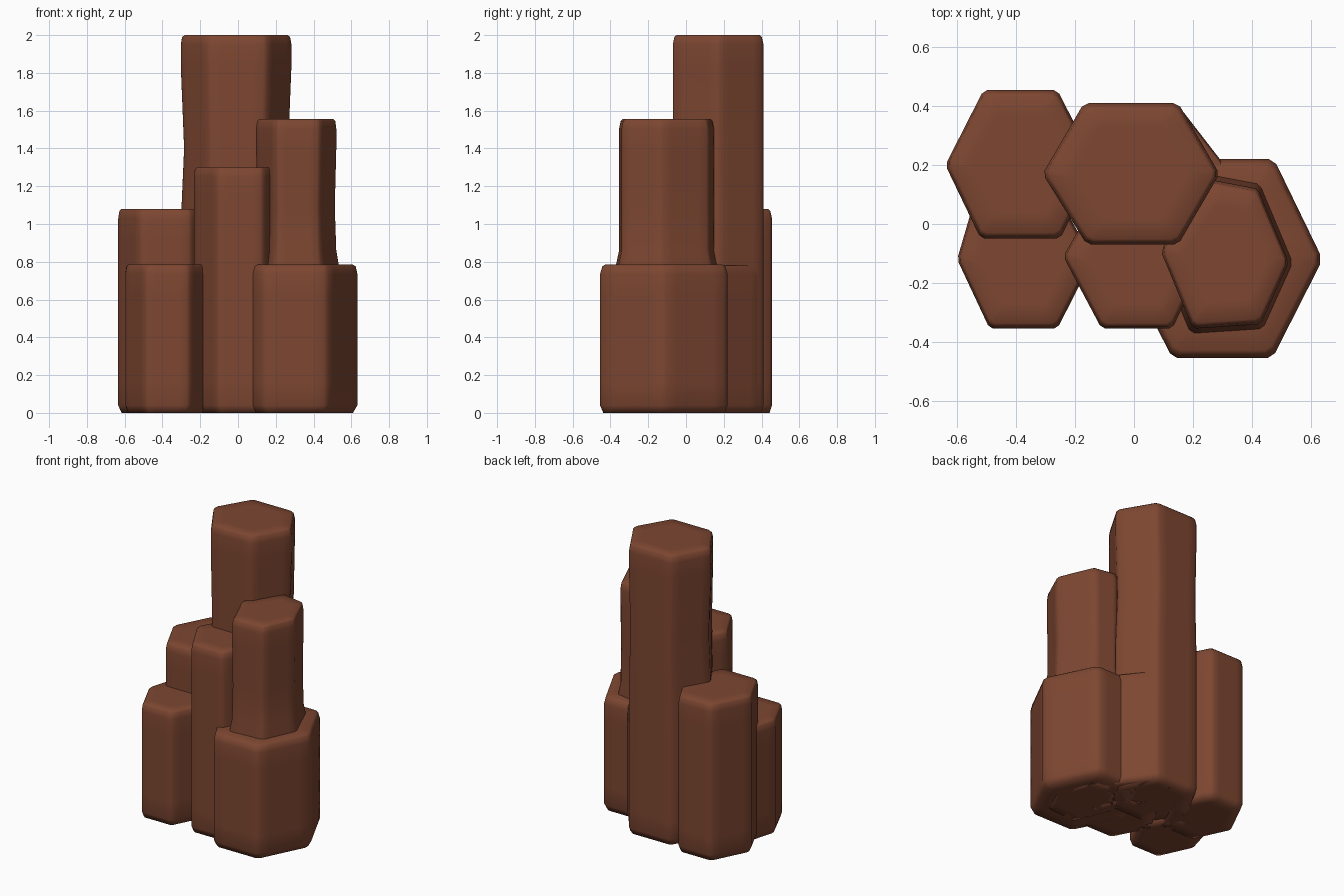
import bpy
import bmesh
from mathutils import Vector

cube = bpy.data.objects.get("Cube")
if cube:
    bpy.data.objects.remove(cube, do_unlink=True)

# Single reddish brown rock colour
rock = bpy.data.materials.new("brown_rock")
rock.use_nodes = True
rock.diffuse_color = (0.205, 0.062, 0.031, 1)
rock.node_tree.nodes["Principled BSDF"].inputs["Base Color"].default_value = rock.diffuse_color


def soft_outline(corners):
    """Hexagon outline with support points beside each slightly blunted corner."""
    pts = [Vector(c) for c in corners]
    out = []
    for i, p in enumerate(pts):
        a, b = pts[i - 1], pts[(i + 1) % len(pts)]
        out += [p.lerp(a, 0.22), p.lerp(a, 0.05), p.lerp(b, 0.05), p.lerp(b, 0.22)]
    return out


def column(name, corners, top, waist=1.0, flare=None):
    """Hexagonal rock column with softened rims; flare = (height, scale)."""
    outline = soft_outline(corners)
    centre = sum(outline, Vector((0, 0))) / len(outline)
    # Each ring: height, x scale, y scale
    rings = [(0, 0.65, 0.65), (0, 0.93, 0.95), (0.04, 1, 1), (0.16, 1, 1)]
    if flare:
        h, s = flare
        rings += [(h - 0.08, s, s), (h, s, s), (h + 0.08, 1, 1)]
    else:
        rings.append((top * 0.5, 1, 1))
    if waist < 1:
        rings.append((top * 0.7, waist, 1))
    rings += [(top - 0.16, 1, 1), (top - 0.05, 1, 1),
              (top - 0.01, 0.975, 0.965), (top, 0.93, 0.92), (top, 0.65, 0.65)]

    bm = bmesh.new()
    loops = []
    for z, sx, sy in rings:
        loops.append([bm.verts.new((centre.x + (p.x - centre.x) * sx,
                                    centre.y + (p.y - centre.y) * sy, z))
                      for p in outline])
    n = len(outline)
    for low, high in zip(loops, loops[1:]):
        for i in range(n):
            j = (i + 1) % n
            bm.faces.new((low[i], low[j], high[j], high[i]))
    bm.faces.new(loops[0][::-1])
    bm.faces.new(loops[-1])
    bmesh.ops.recalc_face_normals(bm, faces=bm.faces)
    for f in bm.faces:
        f.smooth = True
    mesh = bpy.data.meshes.new(name)
    bm.to_mesh(mesh)
    bm.free()
    mesh.materials.append(rock)
    obj = bpy.data.objects.new(name, mesh)
    bpy.context.collection.objects.link(obj)
    return obj


# Back columns
column("tall_back_column",
       [(0.29, 0.17), (0.15, 0.41), (-0.17, 0.41), (-0.31, 0.17), (-0.16, -0.07), (0.15, -0.07)],
       2.0, waist=0.94)
column("back_right_column",
       [(-0.13, 0.2), (-0.26, 0.455), (-0.51, 0.455), (-0.64, 0.2), (-0.52, -0.05), (-0.25, -0.05)],
       1.08)

# Left side: slim column rising out of a broad stump
column("left_column",
       [(0.525, -0.13), (0.42, 0.12), (0.26, 0.15), (0.09, -0.09), (0.2, -0.355), (0.43, -0.34)],
       1.555, waist=0.96, flare=(0.78, 1.07))
column("left_stump",
       [(0.64, -0.12), (0.475, 0.22), (0.14, 0.22), (-0.04, -0.12), (0.13, -0.455), (0.47, -0.455)],
       0.785)

# Front columns
column("front_middle_column",
       [(0.24, -0.12), (0.14, 0.1), (-0.12, 0.1), (-0.24, -0.11), (-0.11, -0.355), (0.13, -0.355)],
       1.3)
column("front_right_stump",
       [(-0.14, -0.12), (-0.26, 0.1), (-0.53, 0.12), (-0.6, -0.12), (-0.49, -0.355), (-0.26, -0.355)],
       0.785)

# Filler behind the left stump, bridging it to the tall column
column("back_left_bridge",
       [(0.33, 0.17), (0.16, 0.39), (0.0, 0.38), (0.0, 0.1), (0.15, 0.0), (0.32, 0.05)],
       0.78)
